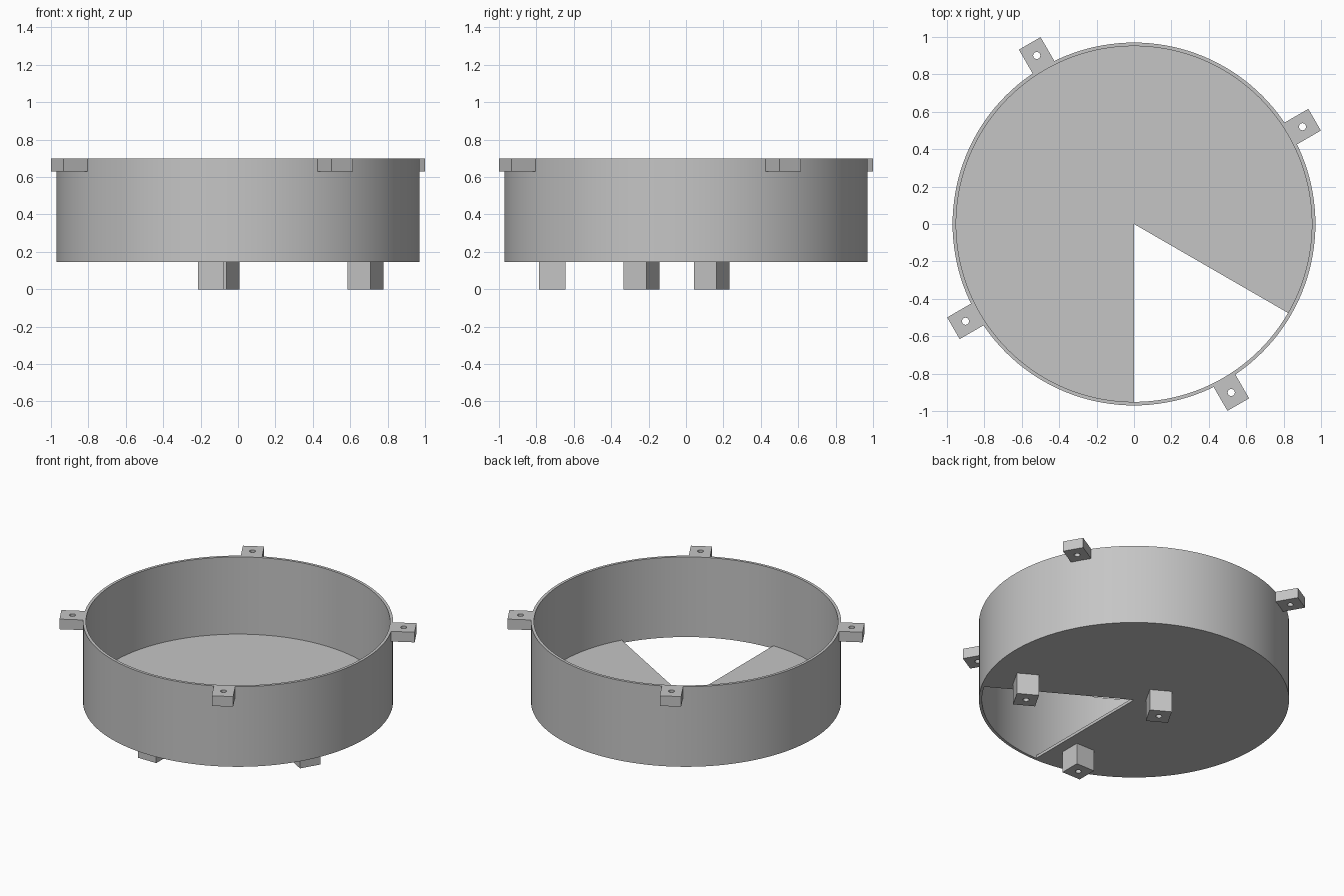
import bpy, bmesh
from math import cos, sin, radians, pi
from mathutils import Matrix

cube = bpy.data.objects.get("Cube")
if cube:
    bpy.data.objects.remove(cube, do_unlink=True)

BASE, TOP, FLOOR = 0.147, 0.70, 0.02       # heights of the drum, floor thickness
OUTER, INNER = 0.97, 0.951
STEP = 2.5                                 # degrees per wall segment

grey = bpy.data.materials.new("plain grey")
grey.use_nodes = True
grey.diffuse_color = (0.56, 0.56, 0.56, 1)
grey.node_tree.nodes["Principled BSDF"].inputs["Base Color"].default_value = grey.diffuse_color


def finish(name, bm, matrix=Matrix()):
    bmesh.ops.recalc_face_normals(bm, faces=bm.faces)
    mesh = bpy.data.meshes.new(name)
    bm.to_mesh(mesh)
    bm.free()
    mesh.materials.append(grey)
    obj = bpy.data.objects.new(name, mesh)
    bpy.context.collection.objects.link(obj)
    obj.matrix_world = matrix
    bpy.ops.object.select_all(action='DESELECT')
    obj.select_set(True)
    bpy.context.view_layer.objects.active = obj
    bpy.ops.object.shade_smooth_by_angle(angle=radians(30))
    return obj


def loft_closed(bm, loops):
    """Skin a ring of loops, joining the last loop to the first."""
    n = len(loops[0])
    rings = [[bm.verts.new(p) for p in loop] for loop in loops]
    for a, b in zip(rings, rings[1:] + rings[:1]):
        for i in range(n):
            j = (i + 1) % n
            bm.faces.new((a[i], a[j], b[j], b[i]))


def circle(radius, z, count):
    return [(radius * cos(2 * pi * i / count), radius * sin(2 * pi * i / count), z)
            for i in range(count)]


def drilled_block(name, x, y, angle, z0, z1, half_width, inward, outward):
    """Block with a vertical round hole, its length running along the angle."""
    count, hole = 24, 0.019

    def rectangle(z):
        points = []
        for px, py, _ in circle(1, z, count):
            m = max(abs(px), abs(py))
            points.append((px / m * (outward if px > 0 else inward), py / m * half_width, z))
        return points

    bm = bmesh.new()
    loft_closed(bm, [rectangle(z0), rectangle(z1), circle(hole, z1, count), circle(hole, z0, count)])
    finish(name, bm, Matrix.Translation((x, y, 0)) @ Matrix.Rotation(radians(angle), 4, 'Z'))


# Round wall
bm = bmesh.new()
segments = int(360 / STEP)
loft_closed(bm, [circle(OUTER, BASE, segments), circle(OUTER, TOP, segments),
                 circle(INNER, TOP, segments), circle(INNER, BASE, segments)])
finish("round_wall", bm)

# Floor with a sixth cut out
bm = bmesh.new()
angles = [radians(-30 + STEP * i) for i in range(int(300 / STEP) + 1)]
low = bm.verts.new((0, 0, BASE))
high = bm.verts.new((0, 0, BASE + FLOOR))
rim = [[bm.verts.new((INNER * cos(a), INNER * sin(a), z)) for a in angles]
       for z in (BASE, BASE + FLOOR)]
for i in range(len(angles) - 1):
    bm.faces.new((low, rim[0][i + 1], rim[0][i]))
    bm.faces.new((high, rim[1][i], rim[1][i + 1]))
    bm.faces.new((rim[0][i], rim[0][i + 1], rim[1][i + 1], rim[1][i]))
for i in (0, -1):
    bm.faces.new((low, rim[0][i], rim[1][i], high))
finish("cut_floor", bm)

# Four mounting tabs on the rim
for i in range(4):
    angle = 30 + 90 * i
    a = radians(angle)
    drilled_block(f"rim_tab_{i + 1}", 1.04 * cos(a), 1.04 * sin(a), angle,
                  0.63, TOP, 0.067, 0.08, 0.075)

# Three drilled feet around the opening
for name, x, y, angle in (("front_foot", -0.145, -0.715, 0),
                          ("left_foot", 0.682, -0.238, -30),
                          ("centre_foot", -0.087, 0.138, -30)):
    drilled_block(name, x, y, angle, 0, BASE, 0.07, 0.07, 0.07)
